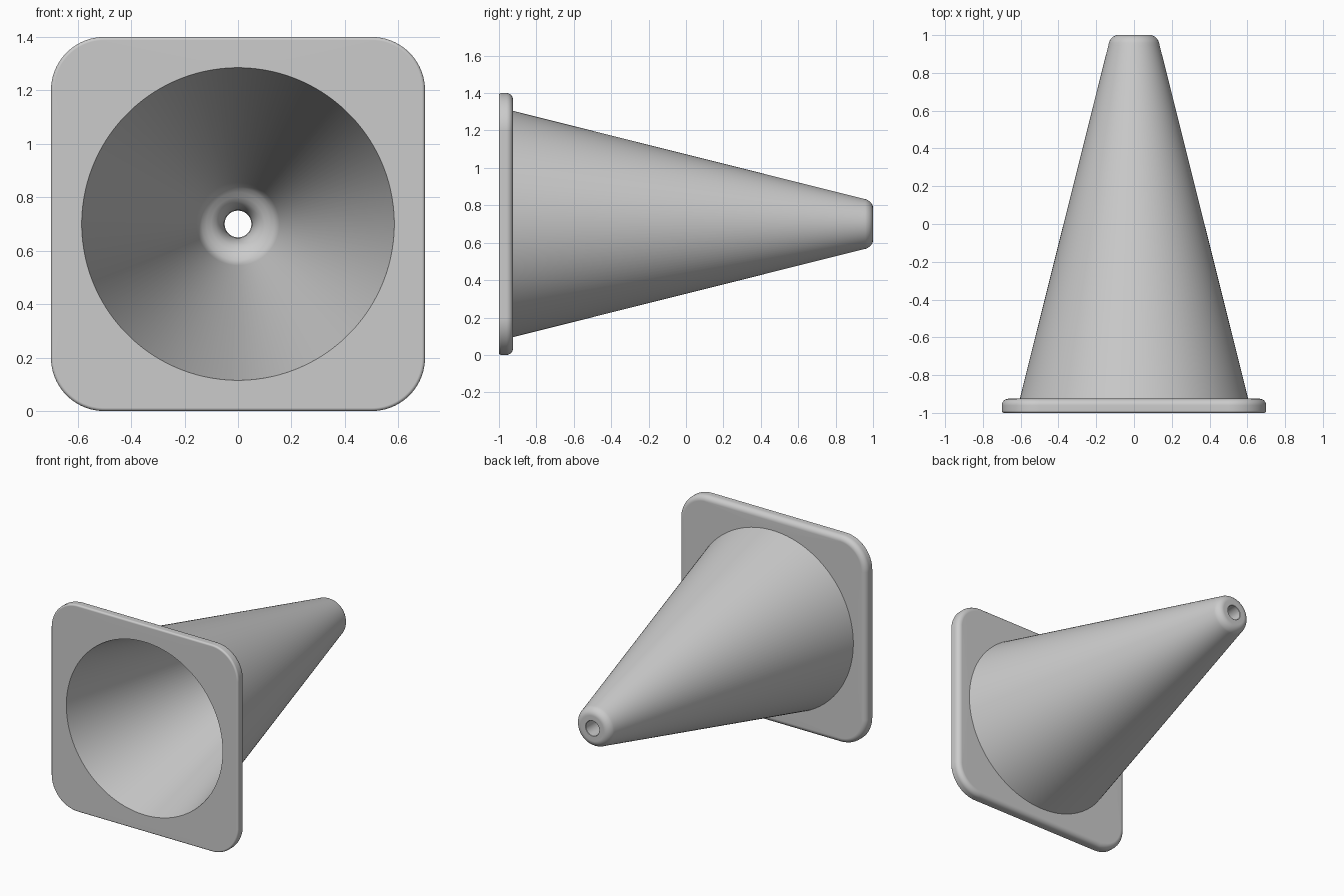
import bpy
import bmesh
from math import sin, cos, pi, radians

cube = bpy.data.objects.get("Cube")
if cube:
    bpy.data.objects.remove(cube)

QUARTER = 32      # points per quarter turn
MID_Z = 0.7       # height of the cone axis
HALF = 0.7        # half width of the base
CORNER = 0.2      # corner radius of the base

grey = bpy.data.materials.new("plain grey")
grey.use_nodes = True
grey.diffuse_color = (0.6, 0.6, 0.6, 1)
grey.node_tree.nodes["Principled BSDF"].inputs["Base Color"].default_value = (0.6, 0.6, 0.6, 1)


def circle(radius, y):
    angles = [(i + 0.5) / QUARTER * pi / 2 for i in range(4 * QUARTER)]
    return [(radius * cos(a), y, MID_Z + radius * sin(a)) for a in angles]


def rounded_square(inset, y):
    points = []
    middle, radius = HALF - CORNER, CORNER - inset
    for q, (sx, sz) in enumerate(((1, 1), (-1, 1), (-1, -1), (1, -1))):
        for j in range(QUARTER):
            a = (q + j / (QUARTER - 1)) * pi / 2
            points.append((sx * middle + radius * cos(a), y,
                           MID_Z + sz * middle + radius * sin(a)))
    return points


def loft(name, loops):
    bm = bmesh.new()
    rings = [[bm.verts.new(p) for p in loop] for loop in loops]
    for a, b in zip(rings, rings[1:]):
        for i in range(len(a)):
            j = (i + 1) % len(a)
            bm.faces.new((a[i], b[i], b[j], a[j]))
    mesh = bpy.data.meshes.new(name)
    bm.to_mesh(mesh)
    bm.free()
    mesh.materials.append(grey)
    obj = bpy.data.objects.new(name, mesh)
    bpy.context.collection.objects.link(obj)
    bpy.ops.object.select_all(action='DESELECT')
    obj.select_set(True)
    bpy.context.view_layer.objects.active = obj
    bpy.ops.object.shade_smooth_by_angle(angle=radians(35))
    # Keep the large flat faces evenly shaded beside the rounded edges
    weighted = obj.modifiers.new("weighted normals", 'WEIGHTED_NORMAL')
    weighted.keep_sharp = True
    return obj


# Square base with a small front edge round and a larger back edge round
FRONT, BACK, R1, R2 = -1.0, -0.925, 0.012, 0.035
steps = [k / 6 * pi / 2 for k in range(7)]
base = [circle(0.585, FRONT)]
base += [rounded_square(R1 * (1 - sin(a)), FRONT + R1 * (1 - cos(a))) for a in steps]
base += [rounded_square(R2 * (1 - cos(a)), BACK - R2 * (1 - sin(a))) for a in steps]
base.append(circle(0.605, BACK))
loft("base_plate", base)

# Hollow cone: outer wall, rounded tip, bore, inner shoulder, inner wall
profile = [(0.605, BACK), (0.136, 0.945)]
tilt = radians(14)
for k in range(1, 9):
    a = tilt + k / 8 * (pi / 2 - tilt)
    profile.append((0.085 + 0.0525 * cos(a), 0.9325 + 0.0675 * sin(a)))
profile += [(0.052, 1.0), (0.05, 0.998), (0.05, 0.9), (0.053, 0.86), (0.06, 0.825),
            (0.07, 0.80), (0.083, 0.782), (0.1, 0.768), (0.118, 0.757),
            (0.135, 0.742), (0.147, 0.725), (0.155, 0.70), (0.585, FRONT)]
loft("cone_body", [circle(r, y) for r, y in profile])
